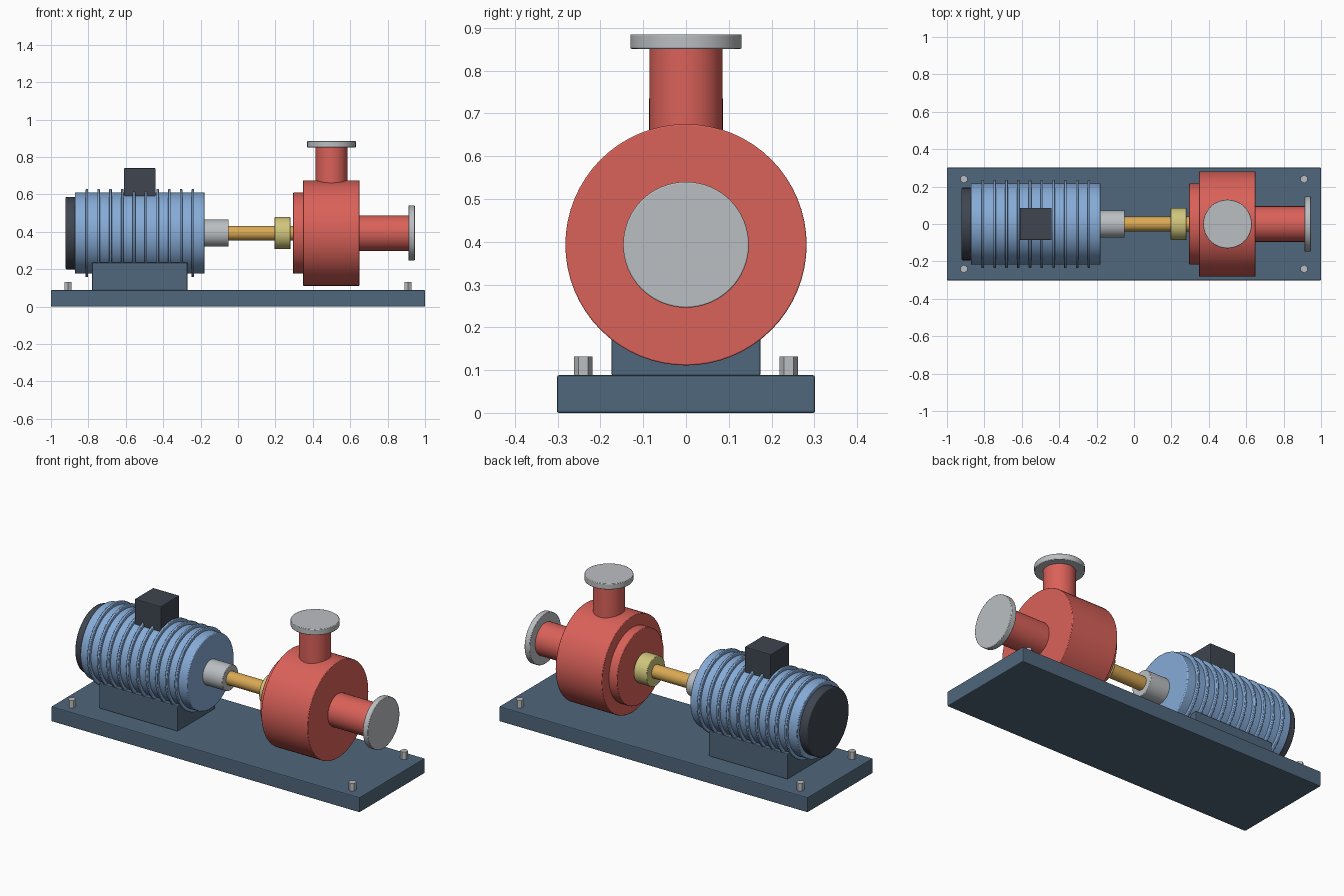
import bpy
import math

if "Cube" in bpy.data.objects:
    bpy.data.objects.remove(bpy.data.objects["Cube"])

AXIS_Z = 0.393  # height of the shared rotation axis


def material(name, r, g, b):
    m = bpy.data.materials.new(name)
    m.diffuse_color = (r, g, b, 1)
    m.use_nodes = True
    m.node_tree.nodes["Principled BSDF"].inputs["Base Color"].default_value = m.diffuse_color
    return m


STEEL_BLUE = material("base_paint", 0.08, 0.135, 0.20)
BLUE = material("motor_paint", 0.24, 0.41, 0.68)
DARK = material("dark_plastic", 0.05, 0.06, 0.08)
RED = material("pump_paint", 0.70, 0.12, 0.10)
GOLD = material("shaft_brass", 0.70, 0.40, 0.09)
YELLOW = material("coupling_yellow", 0.63, 0.56, 0.20)
GREY = material("bare_metal", 0.50, 0.52, 0.54)


def finish(name, mat, bevel):
    ob = bpy.context.object
    ob.name = name
    ob.data.materials.append(mat)
    bpy.ops.object.transform_apply(location=False, rotation=True, scale=True)
    if bevel:
        mod = ob.modifiers.new("bevel", "BEVEL")
        mod.width = bevel
        mod.segments = 2
        mod.limit_method = "ANGLE"
        mod.angle_limit = math.radians(40)
    return ob


def box(name, mat, x, y, z, bevel=0.005):
    """Box from (min, max) pairs."""
    bpy.ops.mesh.primitive_cube_add(size=1, location=[sum(p) / 2 for p in (x, y, z)])
    bpy.context.object.scale = [p[1] - p[0] for p in (x, y, z)]
    return finish(name, mat, bevel)


def smooth():
    bpy.ops.object.shade_smooth_by_angle(angle=math.radians(35))


def disc_x(name, mat, x0, x1, r, bevel=0.003):
    """Cylinder along the shaft axis."""
    bpy.ops.mesh.primitive_cylinder_add(
        vertices=64, radius=r, depth=x1 - x0,
        location=((x0 + x1) / 2, 0, AXIS_Z), rotation=(0, math.pi / 2, 0))
    ob = finish(name, mat, bevel)
    smooth()
    return ob


def disc_z(name, mat, x, y, z0, z1, r, sides=64, bevel=0.003):
    """Upright cylinder."""
    bpy.ops.mesh.primitive_cylinder_add(
        vertices=sides, radius=r, depth=z1 - z0, location=(x, y, (z0 + z1) / 2))
    ob = finish(name, mat, bevel)
    if sides > 12:
        smooth()
    return ob


# Base plate with hex bolts at the corners
box("base_plate", STEEL_BLUE, (-1, 1), (-0.302, 0.302), (0, 0.088))
for i, sx in enumerate((-1, 1)):
    for j, sy in enumerate((-1, 1)):
        disc_z(f"anchor_bolt_{2 * i + j + 1}", GREY, 0.91 * sx, 0.24 * sy,
               0.08, 0.132, 0.0215, sides=6, bevel=0)

# Motor: foot, body, cooling fins, rear cap, terminal box
box("motor_foot", STEEL_BLUE, (-0.78, -0.27), (-0.174, 0.174), (0.086, 0.235))
disc_x("motor_body", BLUE, -0.872, -0.178, 0.217, bevel=0.005)
for i in range(10):
    x = -0.808 + i * 0.063
    disc_x(f"cooling_fin_{i + 1}", BLUE, x - 0.007, x + 0.007, 0.235)
disc_x("motor_rear_cap", DARK, -0.922, -0.868, 0.194, bevel=0.006)
box("terminal_box", DARK, (-0.61, -0.44), (-0.086, 0.086), (0.57, 0.74))

# Drive line: bearing hub, shaft, coupling
disc_x("bearing_hub", GREY, -0.18, -0.05, 0.073)
disc_x("drive_shaft", GOLD, -0.06, 0.30, 0.039, bevel=0)
disc_x("shaft_coupling", YELLOW, 0.196, 0.28, 0.086)

# Pump: back plate, casing, inlet and outlet pipes with flanges
disc_x("pump_back_plate", RED, 0.295, 0.355, 0.217)
disc_x("pump_casing", RED, 0.348, 0.649, 0.282)
disc_x("inlet_pipe", RED, 0.63, 0.915, 0.095, bevel=0)
disc_x("inlet_flange", GREY, 0.912, 0.945, 0.147)
disc_z("outlet_pipe", RED, 0.5, 0, 0.60, 0.853, 0.0855, bevel=0)
disc_z("outlet_flange", GREY, 0.5, 0, 0.851, 0.885, 0.13)
